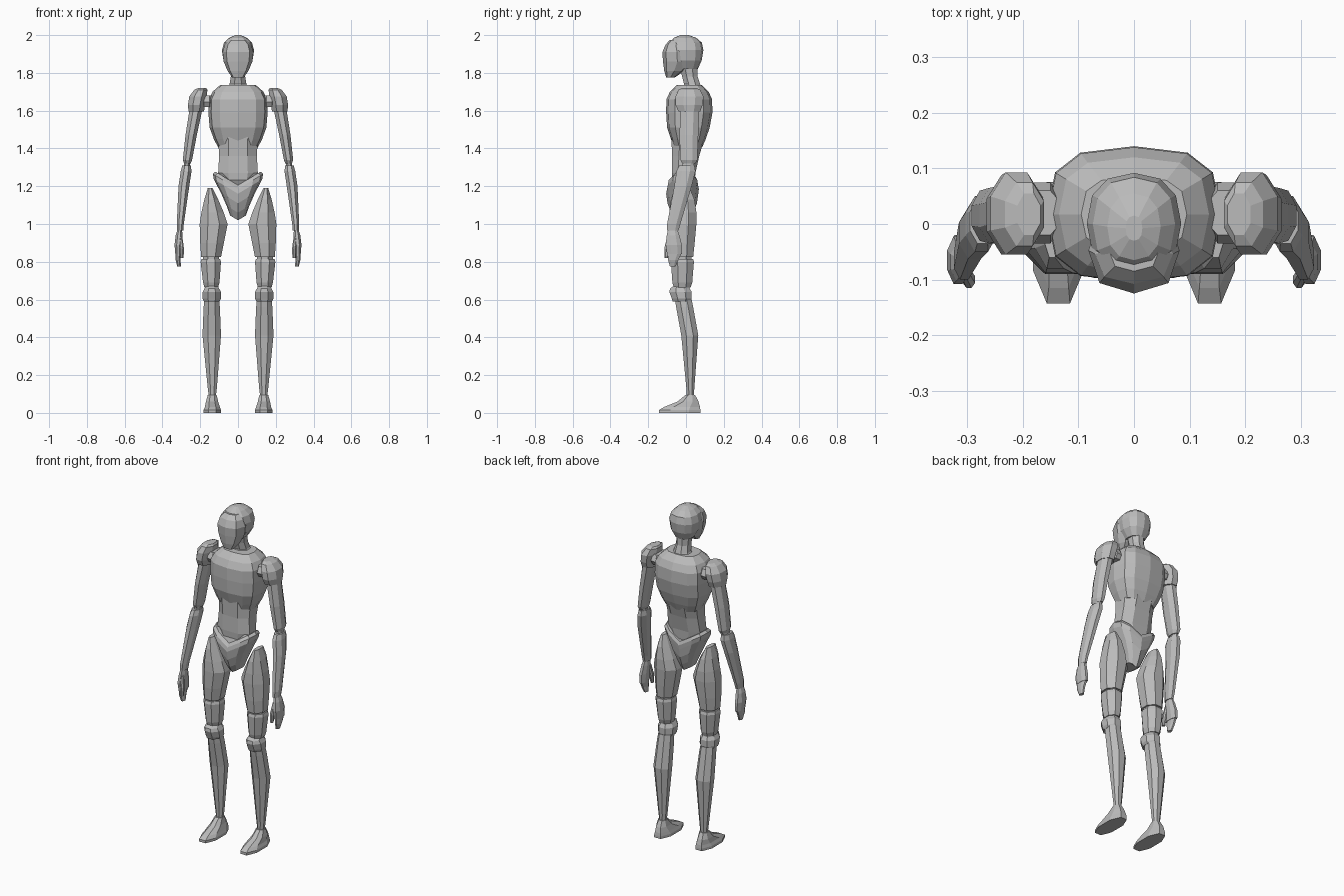
import bpy, bmesh, math

grey = bpy.data.materials.new("plain grey")
grey.diffuse_color = (0.5, 0.5, 0.5, 1)


def loft(name, rings, n=8, half=True, power=1.0, vee=0.0, slope=0.0, side=1):
    """Stack of rings (z, x0, x1, y0, y1) given by extents; vee lifts the sides, slope lifts the back."""
    bm = bmesh.new()
    loops = []
    k = 1 / math.cos(math.pi / n) if half else 1.0
    for z, x0, x1, y0, y1 in rings:
        cx, cy, rx, ry = (x0 + x1) / 2, (y0 + y1) / 2, (x1 - x0) / 2, (y1 - y0) / 2
        loop = []
        for i in range(n):
            a = 2 * math.pi * (i + (0.5 if half else 0)) / n
            c, s = math.cos(a) * k, math.sin(a) * k
            x = cx + rx * math.copysign(abs(c) ** power, c)
            y = cy + ry * math.copysign(abs(s) ** power, s)
            loop.append(bm.verts.new((side * x, y, z + vee * abs(x) + slope * y)))
        loops.append(loop)
    for a, b in zip(loops, loops[1:]):
        for i in range(n):
            j = (i + 1) % n
            bm.faces.new((a[i], a[j], b[j], b[i]))
    bm.faces.new(loops[0])
    bm.faces.new(loops[-1])
    bmesh.ops.recalc_face_normals(bm, faces=bm.faces)
    me = bpy.data.meshes.new(name)
    bm.to_mesh(me)
    bm.free()
    me.materials.append(grey)
    ob = bpy.data.objects.new(name, me)
    bpy.context.collection.objects.link(ob)
    return ob


def centred(rows):
    return [(z, -rx, rx, y0, y1) for z, rx, y0, y1 in rows]


# Head: skull, face plate and neck
loft("skull", centred([(1.82, .05, -.05, .062), (1.865, .077, -.075, .083), (1.92, .085, -.09, .092),
                       (1.96, .074, -.085, .084), (1.985, .048, -.065, .055), (2.0, .015, -.03, .015)]),
     n=12, half=False, power=.85)
loft("face_plate", centred([(1.775, .03, -.105, -.06), (1.81, .055, -.115, -.01), (1.86, .076, -.122, .03),
                            (1.91, .082, -.125, .03), (1.95, .07, -.108, .0), (1.975, .045, -.085, -.01)]),
     half=False, power=.8)
loft("neck", centred([(1.70, .075, -.03, .085), (1.74, .045, -.01, .075), (1.78, .038, -.02, .062),
                      (1.85, .042, -.04, .06)]))

# Trunk: chest, abdomen and pelvis
loft("chest", centred([(1.405, .105, -.065, .085), (1.45, .128, -.08, .105), (1.51, .15, -.1, .125),
                       (1.59, .157, -.105, .14), (1.66, .155, -.104, .138), (1.70, .135, -.085, .12),
                       (1.735, .095, -.05, .085)]), n=12, half=False, power=.7)
loft("abdomen", centred([(1.2, .085, -.07, .045), (1.27, .105, -.075, .05), (1.36, .1, -.073, .07),
                         (1.46, .105, -.078, .1)]), power=.8)
loft("pelvis", centred([(1.02, .042, -.055, .02), (1.06, .06, -.08, .04), (1.11, .09, -.098, .058),
                        (1.16, .128, -.105, .065), (1.185, .133, -.1, .068), (1.205, .12, -.085, .06)]),
     n=12, half=False, power=.75, vee=.6)

for side, tag in ((1, "left"), (-1, "right")):
    def limb(name, rows, **kw):
        return loft(f"{name}_{tag}", rows, side=side, **kw)

    # Arm
    limb("shoulder_joint", [(1.62, .13, .2, -.02, .06), (1.645, .13, .2, -.035, .075),
                            (1.68, .13, .2, -.02, .06)])
    limb("shoulder_pad", [(1.595, .18, .262, -.04, .075), (1.63, .175, .265, -.055, .088),
                          (1.675, .165, .258, -.055, .093), (1.71, .162, .232, -.04, .075),
                          (1.72, .168, .21, -.02, .055)])
    limb("upper_arm", [(1.32, .25, .285, -.02, .05), (1.34, .243, .292, -.03, .06), (1.47, .218, .278, -.035, .065),
                       (1.61, .188, .256, -.028, .07)])
    limb("elbow", [(1.29, .255, .288, -.02, .04), (1.34, .255, .283, -.015, .045)])
    limb("forearm", [(.965, .29, .322, -.1, -.04), (1.0, .287, .324, -.1, -.03), (1.2, .258, .315, -.062, .03),
                     (1.28, .246, .303, -.05, .05), (1.31, .25, .295, -.035, .045)])
    limb("hand", [(.84, .3, .332, -.1, -.02), (.89, .297, .336, -.108, -.022), (.94, .294, .33, -.102, -.035),
                  (.97, .296, .32, -.095, -.045)])
    limb("fingers", [(.775, .302, .322, -.085, -.055), (.81, .304, .33, -.095, -.04),
                     (.85, .302, .331, -.098, -.022)])
    limb("thumb", [(.82, .288, .306, -.115, -.095), (.87, .286, .308, -.115, -.085), (.93, .294, .314, -.1, -.075)])

    # Leg
    limb("thigh", [(.825, .09, .195, -.08, .038), (.9, .075, .2, -.087, .046), (1.0, .055, .203, -.09, .055),
                   (1.06, .075, .194, -.088, .055), (1.13, .105, .178, -.08, .045), (1.19, .135, .16, -.06, .02)])
    limb("thigh_joint", [(.79, .1, .185, -.07, .03), (.84, .1, .185, -.07, .03)])
    limb("lower_thigh", [(.665, .105, .178, -.065, .025), (.69, .098, .185, -.072, .033), (.8, .09, .198, -.08, .042),
                         (.816, .095, .193, -.075, .037)])
    limb("knee", [(.59, .098, .18, -.07, .025), (.605, .09, .187, -.075, .03), (.64, .09, .187, -.088, .03),
                  (.658, .1, .178, -.085, .02), (.675, .11, .17, -.06, .015)])
    limb("calf", [(.09, .117, .155, .004, .042), (.13, .112, .16, .002, .044), (.41, .09, .188, -.025, .065),
                  (.56, .096, .182, -.052, .038), (.6, .1, .178, -.058, .03)])
    limb("foot", [(0, .09, .182, -.143, .076), (.015, .09, .182, -.143, .076), (.032, .096, .175, -.115, .074),
                  (.06, .105, .17, -.045, .066), (.095, .113, .16, -.003, .048)], power=.9)
